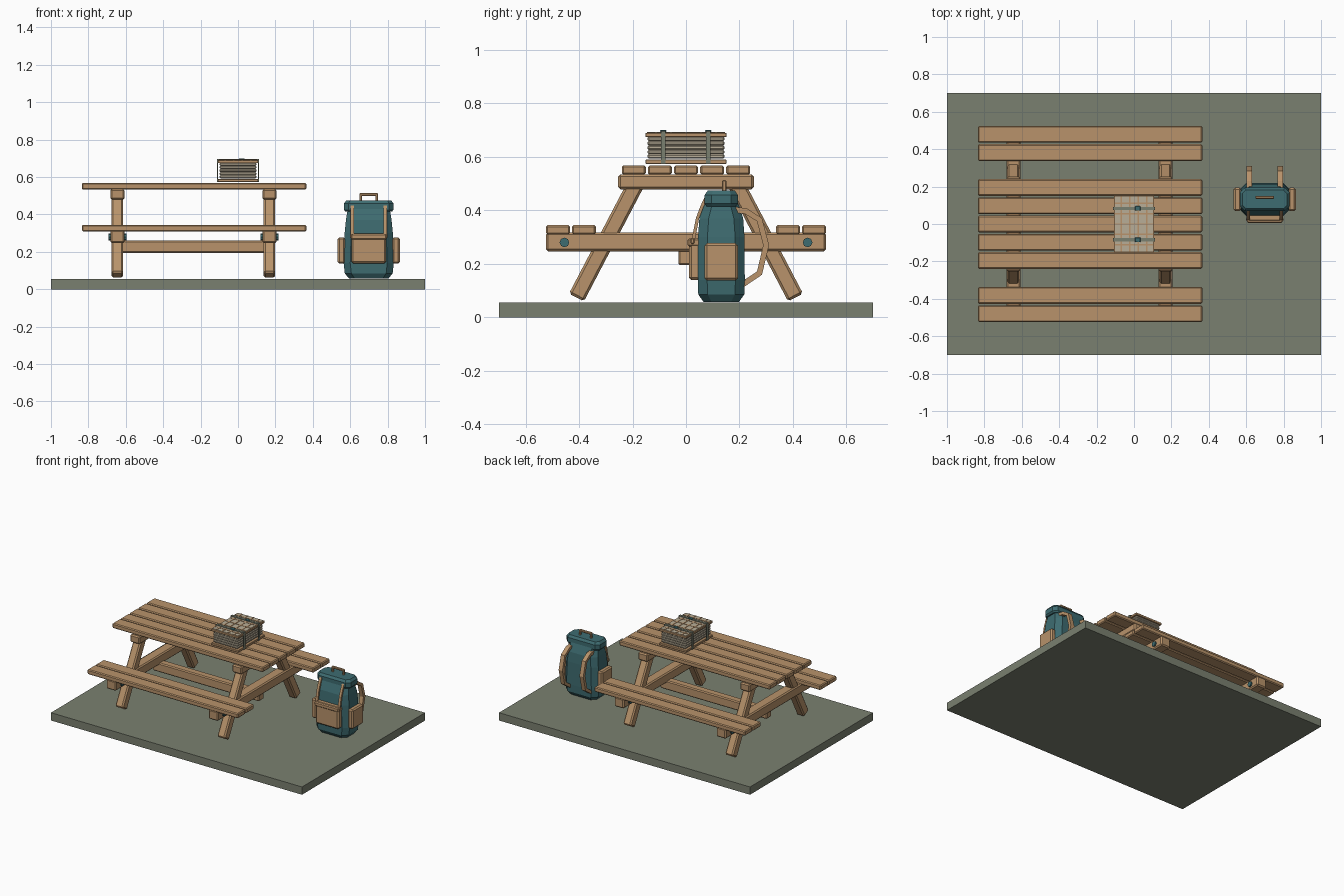
import bpy, bmesh
from math import pi, atan2
from mathutils import Matrix, Vector

cube = bpy.data.objects.get("Cube")
if cube:
    bpy.data.objects.remove(cube, do_unlink=True)


def material(name, rgb):
    m = bpy.data.materials.new(name)
    m.use_nodes = True
    color = (*rgb, 1)
    m.diffuse_color = color
    m.node_tree.nodes["Principled BSDF"].inputs["Base Color"].default_value = color
    return m


WOOD = material("warm wood", (0.48, 0.29, 0.145))
TEAL = material("teal canvas", (0.048, 0.15, 0.165))
CREAM = material("cream wicker", (0.48, 0.42, 0.31))
GREEN = material("moss green", (0.195, 0.216, 0.162))


def finish(name, bm, mat):
    bmesh.ops.recalc_face_normals(bm, faces=bm.faces)
    me = bpy.data.meshes.new(name)
    bm.to_mesh(me)
    bm.free()
    me.materials.append(mat)
    ob = bpy.data.objects.new(name, me)
    bpy.context.collection.objects.link(ob)
    return ob


def box(name, center, size, mat, bevel=0.0, tilt=0.0):
    """Bevelled box, optionally tilted about the x axis."""
    bm = bmesh.new()
    bmesh.ops.create_cube(bm, size=1)
    bmesh.ops.scale(bm, vec=size, verts=bm.verts)
    if bevel:
        bmesh.ops.bevel(bm, geom=bm.edges[:], offset=bevel, segments=1, affect='EDGES')
    bmesh.ops.transform(bm, matrix=Matrix.Translation(center) @ Matrix.Rotation(tilt, 4, 'X'),
                        verts=bm.verts)
    return finish(name, bm, mat)


def loft(name, center, rings, mat):
    """Stack of chamfered rectangles; each ring is (half width, half depth, chamfer, z)."""
    bm = bmesh.new()
    loops = []
    for w, d, c, z in rings:
        pts = [(w - c, -d), (w, c - d), (w, d - c), (w - c, d),
               (c - w, d), (-w, d - c), (-w, c - d), (c - w, -d)]
        loops.append([bm.verts.new((center[0] + x, center[1] + y, z)) for x, y in pts])
    for a, b in zip(loops, loops[1:]):
        for i in range(8):
            j = (i + 1) % 8
            bm.faces.new((a[i], a[j], b[j], b[i]))
    bm.faces.new(loops[0])
    bm.faces.new(loops[-1])
    return finish(name, bm, mat)


def ribbon(name, path, side, width, thick, mat):
    """Flat strap: rectangle swept along a planar path, side = width direction."""
    bm = bmesh.new()
    pts, side, rows = [Vector(p) for p in path], Vector(side), []
    for i, p in enumerate(pts):
        t = (pts[min(i + 1, len(pts) - 1)] - pts[max(i - 1, 0)]).normalized()
        n = t.cross(side) * thick / 2
        s = side * width / 2
        rows.append([bm.verts.new(p + v) for v in (n + s, n - s, -n - s, s - n)])
    for a, b in zip(rows, rows[1:]):
        for i in range(4):
            j = (i + 1) % 4
            bm.faces.new((a[i], a[j], b[j], b[i]))
    bm.faces.new(rows[0])
    bm.faces.new(rows[-1])
    return finish(name, bm, mat)


# Ground slab
box("ground_slab", (0, 0, 0.028), (2, 1.4, 0.056), GREEN)

# Table top and bench planks
TABLE_X, LENGTH = -0.235, 1.2
for i in range(5):
    box(f"top_plank_{i + 1}", (TABLE_X, (i - 2) * 0.0975, 0.551), (LENGTH, 0.089, 0.035), WOOD, 0.006)
for s, label in ((-1, "front"), (1, "back")):
    for i, y in enumerate((0.382, 0.479)):
        box(f"{label}_bench_plank_{i + 1}", (TABLE_X, s * y, 0.327), (LENGTH, 0.089, 0.035), WOOD, 0.006)

# End frames: beams, splayed legs and bolts
foot, head = Vector((-0.41, 0.074)), Vector((-0.186, 0.502))
run = head - foot
for x, end in ((-0.645, "right"), (0.168, "left")):
    box(f"{end}_top_beam", (x, 0, 0.507), (0.076, 0.508, 0.056), WOOD, 0.008)
    box(f"{end}_bench_beam", (x, 0, 0.282), (0.076, 1.048, 0.07), WOOD, 0.008)
    for s, label in ((-1, "front"), (1, "back")):
        mid = (foot + head) / 2
        box(f"{end}_{label}_leg", (x, -s * mid.x, mid.y), (0.062, 0.063, run.length), WOOD, 0.009,
            s * atan2(run.x, run.y))
        bm = bmesh.new()
        bmesh.ops.create_cone(bm, cap_ends=True, segments=8, radius1=0.018, radius2=0.018, depth=0.096,
                              matrix=Matrix.Translation((x, s * 0.455, 0.28)) @ Matrix.Rotation(pi / 2, 4, 'Y'))
        finish(f"{end}_{label}_bolt", bm, TEAL)
box("long_stretcher", (-0.238, 0, 0.228), (0.85, 0.058, 0.066), WOOD, 0.007)

# Wicker basket: woven rows between two wooden rims
for i in range(5):
    box(f"basket_weave_{i + 1}", (0, 0, 0.602 + i * 0.0165), (0.196, 0.288, 0.0175), CREAM, 0.005)
for z, label in ((0.582, "bottom"), (0.682, "top")):
    box(f"basket_{label}_rim", (0, 0, z), (0.216, 0.304, 0.016), WOOD, 0.002)
box("basket_lid_panel", (0, 0, 0.690), (0.204, 0.292, 0.004), CREAM)
for i in range(4):
    box(f"lid_long_strip_{i + 1}", ((i - 1.5) * 0.046, 0, 0.692), (0.008, 0.292, 0.004), WOOD)
for i in range(5):
    box(f"lid_cross_strip_{i + 1}", (0, (i - 2) * 0.056, 0.692), (0.204, 0.008, 0.004), WOOD)
for y, label in ((-0.085, "front"), (0.083, "back")):
    box(f"basket_{label}_strap_top", (0, y, 0.695), (0.222, 0.018, 0.005), GREEN)
    for s, side in ((-1, "right"), (1, "left")):
        box(f"basket_{label}_strap_{side}", (s * 0.109, y, 0.635), (0.005, 0.018, 0.122), GREEN)
    box(f"basket_{label}_buckle", (0.02, y, 0.697), (0.03, 0.024, 0.007), TEAL, 0.002)

# Backpack body and lid
PX, PY = 0.699, 0.132
loft("pack_body", (PX, PY), [(0.105, 0.066, 0.03, 0.057), (0.128, 0.086, 0.035, 0.085),
                             (0.134, 0.088, 0.035, 0.14), (0.129, 0.087, 0.035, 0.30),
                             (0.122, 0.082, 0.035, 0.37), (0.112, 0.062, 0.03, 0.43)], TEAL)
loft("pack_lid", (PX, PY), [(0.124, 0.054, 0.02, 0.415), (0.133, 0.062, 0.025, 0.425),
                            (0.133, 0.062, 0.025, 0.458), (0.12, 0.05, 0.02, 0.475)], TEAL)

# Carry handle on the lid
for s, label in ((-1, "right"), (1, "left")):
    box(f"handle_post_{label}", (PX + s * 0.043, 0.143, 0.488), (0.014, 0.016, 0.04), WOOD, 0.003)
box("handle_grip", (PX, 0.143, 0.506), (0.1, 0.016, 0.016), WOOD, 0.004)

# Pockets
box("front_pocket", (PX, 0.036, 0.218), (0.186, 0.05, 0.158), WOOD, 0.01)
box("front_pocket_flap", (PX, 0.032, 0.28), (0.192, 0.052, 0.03), WOOD, 0.006)
for s, label in ((-1, "right"), (1, "left")):
    box(f"{label}_side_pocket", (PX + s * 0.146, PY, 0.207), (0.04, 0.125, 0.14), WOOD, 0.009)
    # Front compression strap from lid to pocket
    x = PX + s * 0.089
    ribbon(f"{label}_front_strap", [(x, 0.074, 0.445), (x, 0.06, 0.415), (x, 0.043, 0.37), (x, 0.024, 0.275)],
           (1, 0, 0), 0.018, 0.012, WOOD)
    box(f"{label}_front_buckle", (x, 0.024, 0.285), (0.024, 0.014, 0.02), WOOD, 0.003)
    # Shoulder strap arching behind the back
    x = PX + s * 0.083
    ribbon(f"{label}_shoulder_strap", [(x, 0.185, 0.402), (x, 0.225, 0.397), (x, 0.275, 0.365), (x, 0.3, 0.27),
                                       (x, 0.275, 0.165), (x, 0.2, 0.115)], (1, 0, 0), 0.03, 0.022, WOOD)
